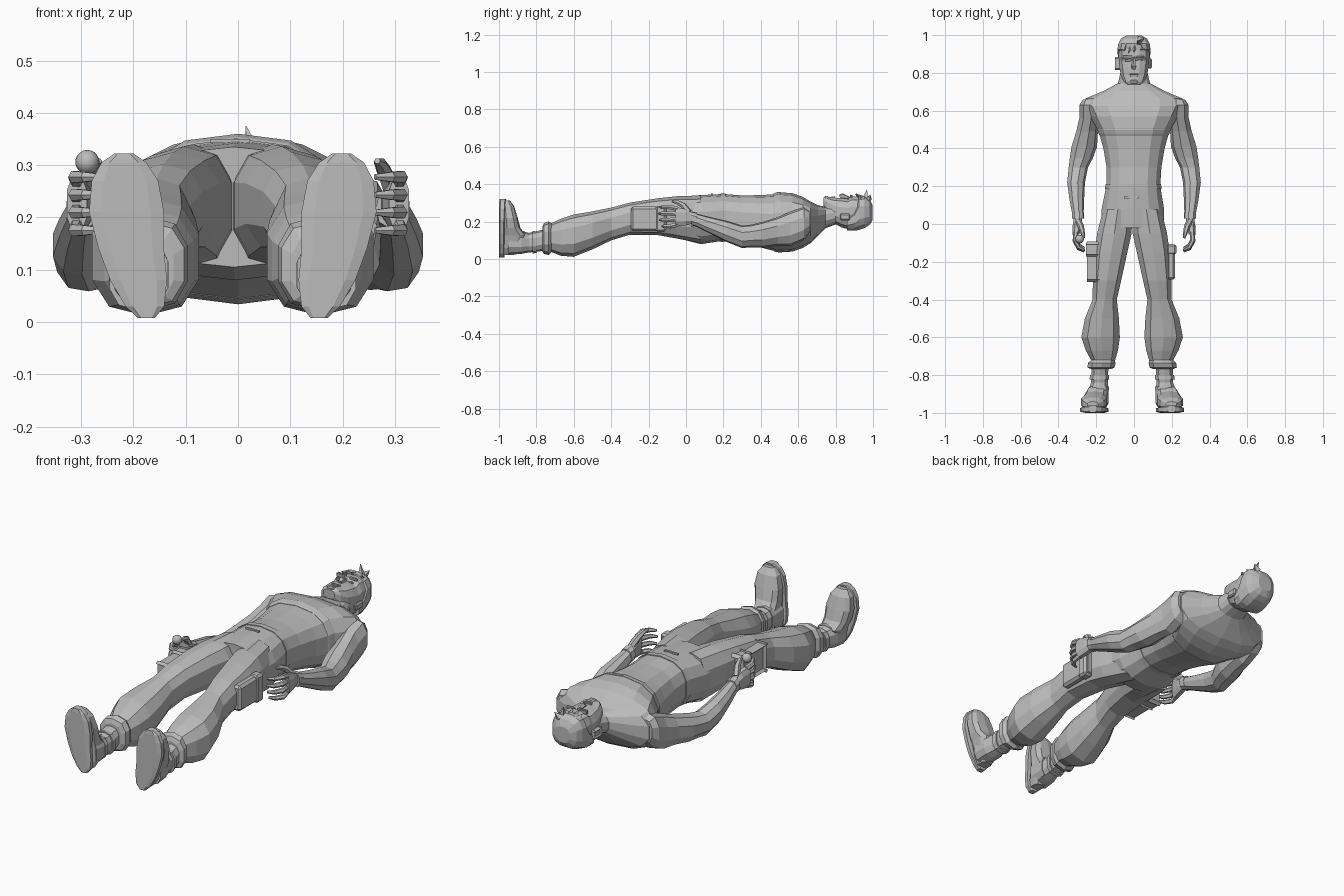
import bpy, bmesh, math
from mathutils import Vector

grey = bpy.data.materials.new("plain grey")
grey.diffuse_color = (0.5, 0.5, 0.5, 1)


def finish(name, bm):
    bmesh.ops.recalc_face_normals(bm, faces=bm.faces)
    me = bpy.data.meshes.new(name)
    bm.to_mesh(me)
    bm.free()
    me.materials.append(grey)
    ob = bpy.data.objects.new(name, me)
    bpy.context.collection.objects.link(ob)
    return ob


def skin(name, rings):
    """Bridge closed rings of points and cap both ends."""
    bm = bmesh.new()
    vs = [[bm.verts.new(p) for p in r] for r in rings]
    n = len(vs[0])
    for a, b in zip(vs, vs[1:]):
        for i in range(n):
            bm.faces.new((a[i], a[(i + 1) % n], b[(i + 1) % n], b[i]))
    bm.faces.new(vs[0])
    bm.faces.new(vs[-1][::-1])
    return finish(name, bm)


def loft(name, rows, axis="y", n=10, p=0.8, side=1, dx=0.0, grow=0.0):
    """rows: (station, x centre, half width, low, high) of the cross-section."""
    rings = []
    for s, cx, hw, lo, hi in rows:
        ring = []
        for i in range(n):
            a = 2 * math.pi * (i + 0.5) / n
            c, d = math.cos(a), math.sin(a)
            c = math.copysign(abs(c) ** p, c)
            d = math.copysign(abs(d) ** p, d)
            k = 1 / math.cos(math.pi / n) ** 0.8
            x = side * (cx + (hw + grow) * c * k) + dx
            t = (lo + hi) / 2 + ((hi - lo) / 2 + grow) * d
            ring.append((x, s, t) if axis == "y" else (x, t, s))
        rings.append(ring)
    return skin(name, rings)


def tube(name, pts, radii, n=6, side=1):
    pts = [Vector(q) for q in pts]
    rings = []
    for i, c in enumerate(pts):
        t = (pts[min(i + 1, len(pts) - 1)] - pts[max(i - 1, 0)]).normalized()
        u = t.cross(Vector((0, 0, 1)))
        u = (u if u.length > 0.1 else t.cross(Vector((0, 1, 0)))).normalized()
        v = t.cross(u)
        ring = [c + radii[i] * (u * math.cos(2 * math.pi * k / n) + v * math.sin(2 * math.pi * k / n))
                for k in range(n)]
        rings.append([(side * q.x, q.y, q.z) for q in ring])
    return skin(name, rings)


def block(name, centre, size, bevel=0.0, side=1, dx=0.0):
    bm = bmesh.new()
    bmesh.ops.create_cube(bm, size=1)
    for v in bm.verts:
        v.co = Vector([centre[i] + v.co[i] * size[i] for i in range(3)])
        v.co.x = side * v.co.x + dx
    if bevel:
        bmesh.ops.bevel(bm, geom=bm.edges[:], offset=bevel, segments=1, affect="EDGES")
    return finish(name, bm)


# Torso: hips, waist, chest, sloping shoulders and neck
loft("torso", [
    (-0.02, -0.008, 0.165, 0.105, 0.335), (0.08, -0.006, 0.165, 0.08, 0.342),
    (0.2, -0.004, 0.143, 0.098, 0.348), (0.3, 0, 0.145, 0.085, 0.340),
    (0.4, 0, 0.162, 0.062, 0.342), (0.465, 0, 0.18, 0.045, 0.346),
    (0.505, 0, 0.195, 0.036, 0.357), (0.57, 0, 0.235, 0.04, 0.352),
    (0.625, 0, 0.265, 0.06, 0.332), (0.665, 0, 0.255, 0.085, 0.308),
    (0.705, 0, 0.16, 0.125, 0.288), (0.745, 0, 0.085, 0.165, 0.28),
    (0.80, 0, 0.072, 0.185, 0.285)], n=14)
loft("chest_band", [(0.468, 0, 0.18, 0.045, 0.347), (0.475, 0, 0.184, 0.042, 0.352),
                    (0.498, 0, 0.192, 0.037, 0.358), (0.504, 0, 0.194, 0.036, 0.357)], n=14, grow=0.002)
loft("belt", [(0.185, -0.004, 0.146, 0.096, 0.347), (0.212, -0.004, 0.143, 0.097, 0.347)], n=14, grow=0.004)
block("belt_buckle", (-0.015, 0.14, 0.346), (0.075, 0.01, 0.008))

# Head with jaw, brow and skull
loft("head", [
    (0.735, 0, 0.032, 0.285, 0.328), (0.755, 0, 0.055, 0.235, 0.335),
    (0.79, 0, 0.07, 0.19, 0.330), (0.83, 0, 0.077, 0.168, 0.329),
    (0.865, 0, 0.08, 0.158, 0.325), (0.885, 0, 0.081, 0.156, 0.338),
    (0.94, 0, 0.08, 0.162, 0.333), (0.98, 0, 0.062, 0.185, 0.31),
    (0.993, 0, 0.035, 0.21, 0.285)], n=12, p=0.75)
loft("hair", [
    (0.86, 0, 0.079, 0.156, 0.235), (0.9, 0, 0.082, 0.154, 0.27),
    (0.925, 0, 0.083, 0.157, 0.336), (0.955, 0, 0.079, 0.168, 0.337),
    (0.982, 0, 0.064, 0.185, 0.318), (0.998, 0, 0.035, 0.212, 0.285)], n=12, p=0.75, grow=0.004)
for i, (x, y, tx, ty, tz) in enumerate([
        (-0.045, 0.945, -0.055, 0.915, 0.338), (-0.02, 0.945, -0.03, 0.905, 0.347),
        (0.005, 0.95, 0.0, 0.91, 0.35), (0.03, 0.955, 0.015, 0.968, 0.375),
        (0.04, 0.945, 0.055, 0.92, 0.34), (0.03, 0.975, 0.055, 0.985, 0.345)]):
    tube(f"hair_tuft_{i}", [(x, y, 0.318), (tx, ty, tz)], [0.02, 0.001], n=4)

# Face
tube("nose", [(0, 0.875, 0.326), (0, 0.835, 0.337), (0, 0.822, 0.332)], [0.007, 0.015, 0.012], n=5)
block("upper_lip", (0, 0.792, 0.331), (0.046, 0.007, 0.010), 0.002)
block("lower_lip", (0, 0.781, 0.331), (0.036, 0.007, 0.010), 0.002)
block("chin", (0, 0.752, 0.33), (0.04, 0.022, 0.016), 0.005)
for s, tag in ((1, "right"), (-1, "left")):
    block(f"brow_{tag}", (0.034, 0.884, 0.335), (0.042, 0.012, 0.014), 0.003, s)
    block(f"eye_{tag}", (0.033, 0.866, 0.323), (0.026, 0.008, 0.01), 0.002, s)
    block(f"ear_{tag}", (0.085, 0.85, 0.225), (0.018, 0.055, 0.035), 0.006, s)

# Limbs, one side at a time
for s, tag in ((1, "right"), (-1, "left")):
    # Arm: shoulder, bent elbow, forearm, wrist
    loft(f"arm_{tag}", [
        (0.66, 0.235, 0.035, 0.14, 0.26), (0.63, 0.235, 0.055, 0.10, 0.28),
        (0.56, 0.238, 0.052, 0.07, 0.255), (0.49, 0.25, 0.056, 0.07, 0.225),
        (0.41, 0.265, 0.066, 0.06, 0.20), (0.35, 0.28, 0.06, 0.062, 0.185),
        (0.3, 0.296, 0.05, 0.058, 0.18), (0.22, 0.308, 0.046, 0.09, 0.205),
        (0.13, 0.304, 0.038, 0.135, 0.225), (0.03, 0.296, 0.027, 0.185, 0.25)], n=9, p=0.9, side=s)
    loft(f"wrist_cuff_{tag}", [(0.06, 0.297, 0.031, 0.172, 0.248), (0.03, 0.296, 0.031, 0.18, 0.255)],
         n=9, side=s)
    # Hand: palm, four curled fingers, thumb
    loft(f"palm_{tag}", [(0.035, 0.296, 0.022, 0.188, 0.248), (0, 0.3, 0.024, 0.178, 0.27),
                         (-0.055, 0.308, 0.019, 0.17, 0.282)], n=8, side=s)
    for i in range(4):
        z, f = 0.185 + 0.028 * i, (0.82, 0.95, 1.0, 0.93)[i]
        tz = z + (i - 1.6) * 0.006
        tube(f"finger_{tag}_{i}", [
            (0.308, -0.045, z), (0.312, -0.045 - 0.045 * f, tz), (0.292, -0.045 - 0.085 * f, tz),
            (0.262, -0.045 - 0.1 * f, tz)], [0.014, 0.013, 0.011, 0.006], n=6, side=s)
    tube(f"thumb_{tag}", [(0.295, 0.015, 0.25), (0.28, -0.015, 0.287), (0.272, -0.045, 0.303),
                          (0.266, -0.075, 0.308)], [0.018, 0.016, 0.012, 0.006], n=6, side=s)

    # Baggy trouser leg
    d = -0.01
    loft(f"trouser_leg_{tag}", [
        (0.08, 0.075, 0.078, 0.085, 0.34), (-0.05, 0.094, 0.091, 0.11, 0.336),
        (-0.15, 0.112, 0.087, 0.128, 0.325), (-0.3, 0.133, 0.075, 0.13, 0.302),
        (-0.4, 0.145, 0.064, 0.10, 0.275), (-0.5, 0.16, 0.09, 0.052, 0.255),
        (-0.6, 0.167, 0.102, 0.012, 0.238), (-0.67, 0.16, 0.085, 0.018, 0.215),
        (-0.725, 0.153, 0.062, 0.04, 0.19)], n=10, side=s, dx=d)
    loft(f"trouser_cuff_{tag}", [(-0.72, 0.155, 0.062, 0.035, 0.192), (-0.735, 0.16, 0.073, 0.022, 0.202),
                                 (-0.76, 0.165, 0.072, 0.028, 0.192), (-0.768, 0.165, 0.052, 0.04, 0.17)],
         n=10, side=s, dx=d)
    # Cargo pocket with flap on the outer thigh
    block(f"thigh_pocket_{tag}", (0.205, -0.2, 0.215), (0.045, 0.19, 0.13), 0.012, s, d)
    block(f"pocket_flap_{tag}", (0.208, -0.135, 0.215), (0.052, 0.055, 0.14), 0.01, s, d)

    # Boot: shaft, straps, foot and sole (toes point up)
    loft(f"boot_shaft_{tag}", [(-0.75, 0.17, 0.045, 0.045, 0.16), (-0.84, 0.173, 0.044, 0.035, 0.14),
                               (-0.88, 0.178, 0.054, 0.028, 0.15), (-0.95, 0.18, 0.056, 0.022, 0.16)],
         side=s, dx=d)
    for j, y in enumerate((-0.8, -0.86)):
        loft(f"boot_strap_{tag}_{j}", [(y, 0.172, 0.05, 0.033, 0.148), (y - 0.022, 0.174, 0.052, 0.03, 0.15)],
             side=s, dx=d)
    loft(f"boot_foot_{tag}", [
        (0.022, 0.168, 0.028, -0.985, -0.92), (0.06, 0.176, 0.048, -0.985, -0.88),
        (0.13, 0.188, 0.056, -0.985, -0.855), (0.165, 0.196, 0.062, -0.985, -0.885),
        (0.22, 0.202, 0.067, -0.985, -0.9), (0.28, 0.206, 0.054, -0.985, -0.918),
        (0.312, 0.208, 0.028, -0.98, -0.94)], axis="z", side=s, dx=d, p=0.7)
    loft(f"boot_sole_{tag}", [
        (0.008, 0.165, 0.016, -1, -0.97), (0.03, 0.168, 0.036, -1, -0.97),
        (0.08, 0.18, 0.053, -1, -0.97), (0.14, 0.194, 0.061, -1, -0.97),
        (0.21, 0.203, 0.070, -1, -0.968), (0.27, 0.206, 0.062, -1, -0.965),
        (0.305, 0.208, 0.042, -1, -0.962), (0.322, 0.208, 0.018, -0.998, -0.96)],
        axis="z", n=8, side=s, dx=d, p=0.5)

# Small ball held on the left thumb and finger
bm = bmesh.new()
bmesh.ops.create_uvsphere(bm, u_segments=16, v_segments=10, radius=0.023)
bmesh.ops.translate(bm, vec=(-0.288, -0.08, 0.306), verts=bm.verts)
ball = finish("held_ball", bm)
for f in ball.data.polygons:
    f.use_smooth = True
